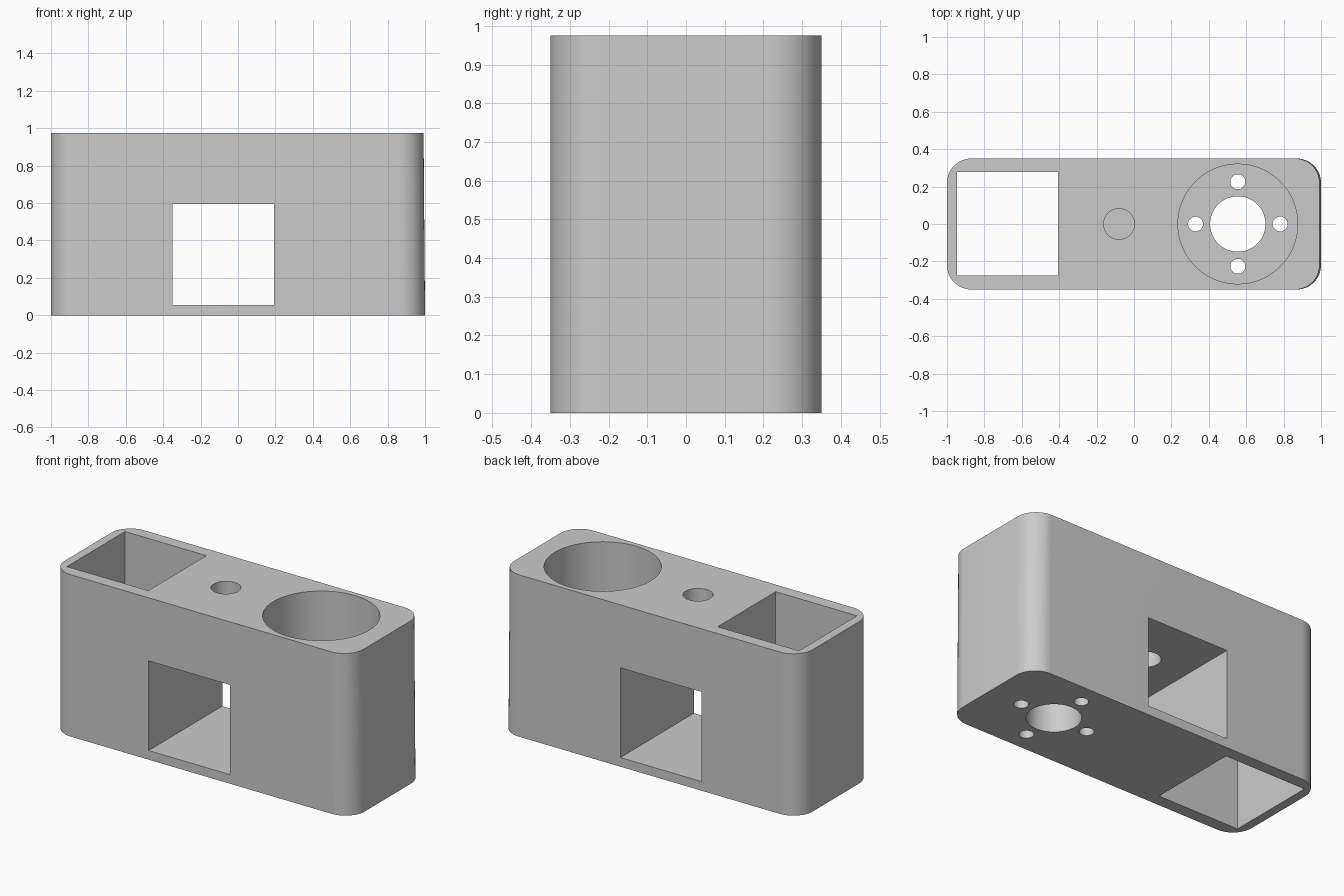
import bpy, bmesh, math

if "Cube" in bpy.data.objects:
    bpy.data.objects.remove(bpy.data.objects["Cube"])

grey = bpy.data.materials.new("light grey")
grey.diffuse_color = (0.6, 0.6, 0.6, 1)
grey.use_nodes = True
grey.node_tree.nodes["Principled BSDF"].inputs["Base Color"].default_value = grey.diffuse_color

H = 0.975


def prism(name, outline, z0, z1):
    """Closed upright prism from an xy outline."""
    bm = bmesh.new()
    face = bm.faces.new([bm.verts.new((x, y, z0)) for x, y in outline])
    out = bmesh.ops.extrude_face_region(bm, geom=[face])["geom"]
    top = [v for v in out if isinstance(v, bmesh.types.BMVert)]
    bmesh.ops.translate(bm, verts=top, vec=(0, 0, z1 - z0))
    bmesh.ops.recalc_face_normals(bm, faces=bm.faces)
    mesh = bpy.data.meshes.new(name)
    bm.to_mesh(mesh)
    bm.free()
    mesh.materials.append(grey)
    obj = bpy.data.objects.new(name, mesh)
    bpy.context.collection.objects.link(obj)
    return obj


def circle(cx, cy, r, n):
    return [(cx + r * math.cos(math.tau * i / n), cy + r * math.sin(math.tau * i / n))
            for i in range(n)]


def rect(x0, x1, y0, y1):
    return [(x0, y0), (x1, y0), (x1, y1), (x0, y1)]


def rounded_rect(x0, x1, y0, y1, r, steps=16):
    pts = []
    corners = [(x1 - r, y1 - r), (x0 + r, y1 - r), (x0 + r, y0 + r), (x1 - r, y0 + r)]
    for k, (cx, cy) in enumerate(corners):
        for i in range(steps + 1):
            a = math.pi / 2 * (k + i / steps)
            pts.append((cx + r * math.cos(a), cy + r * math.sin(a)))
    return pts


# Rounded block, its right end leaning in very slightly towards the top
body = prism("holder_body", rounded_rect(-1, 1, -0.35, 0.35, 0.13), 0, H)
for v in body.data.vertices:
    if v.co.z > 0.5 and v.co.x > 0.5:
        v.co.x -= 0.008

# Openings: square shaft, side window, small hole into the window, stepped bore
BX = 0.555
cutters = [
    prism("shaft_cutter", rect(-0.947, -0.405, -0.275, 0.277), -0.1, H + 0.1),
    prism("window_cutter", rect(-0.35, 0.192, -0.5, 0.5), 0.055, 0.595),
    prism("small_hole_cutter", circle(-0.08, 0, 0.082, 48), 0.5, H + 0.1),
    prism("bore_cutter", circle(BX, 0, 0.32, 96), 0.43, H + 0.1),
    prism("centre_hole_cutter", circle(BX, 0, 0.148, 64), -0.1, 0.6),
]
# Four screw holes around the centre hole
for x, y in circle(BX, 0, 0.226, 4):
    cutters.append(prism("screw_hole_cutter", circle(x, y, 0.04, 32), -0.1, 0.6))

bpy.context.view_layer.objects.active = body
body.select_set(True)
for c in cutters:
    mod = body.modifiers.new(c.name, "BOOLEAN")
    mod.object = c
    mod.operation = "DIFFERENCE"
    mod.solver = "EXACT"
    bpy.ops.object.modifier_apply(modifier=mod.name)
for c in cutters:
    bpy.data.objects.remove(c)

bpy.ops.object.select_all(action="DESELECT")
body.select_set(True)
bpy.ops.object.shade_smooth_by_angle(angle=math.radians(30))
